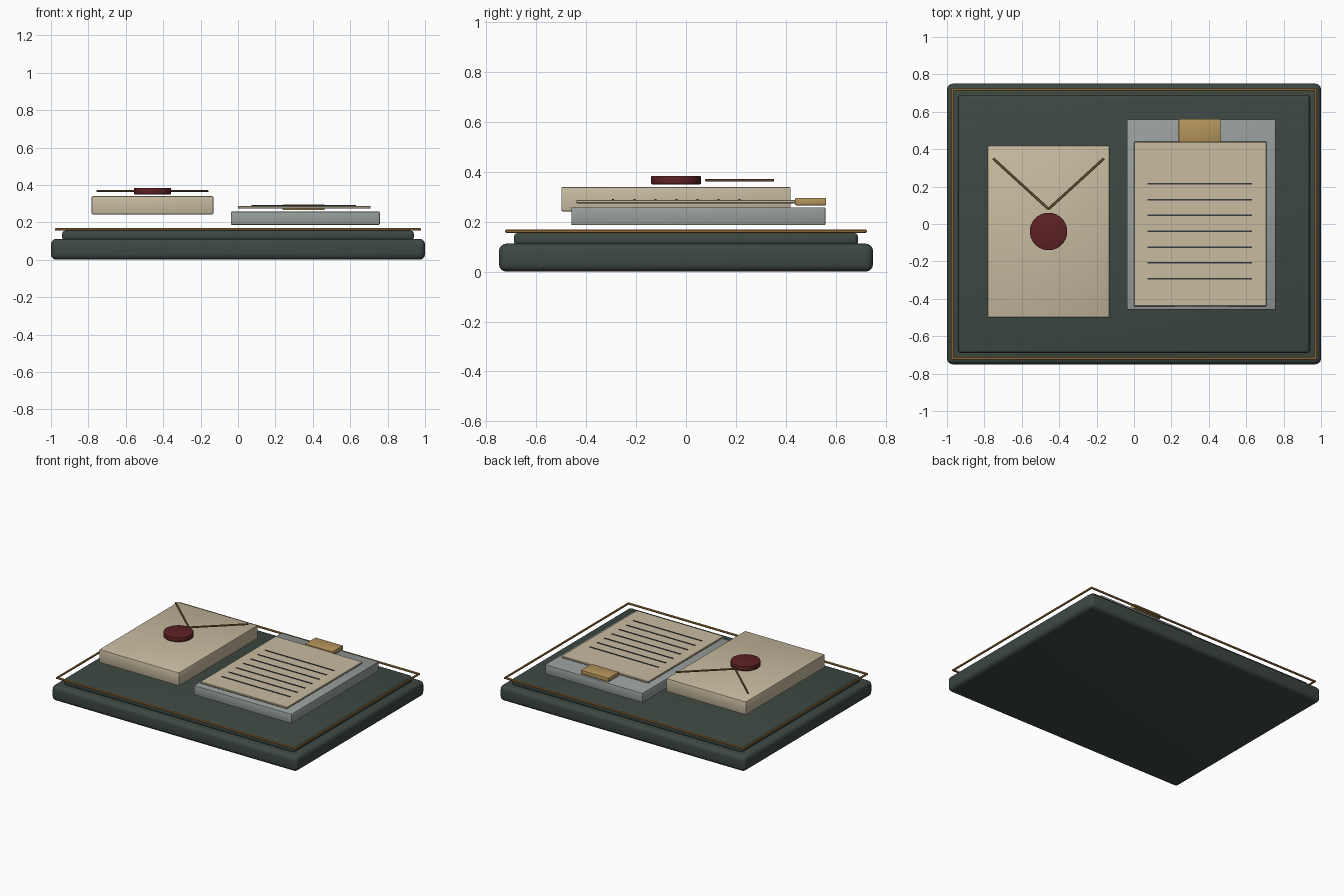
import bpy, bmesh, math
from mathutils import Matrix

if "Cube" in bpy.data.objects:
    bpy.data.objects.remove(bpy.data.objects["Cube"])


def srgb(r, g, b):
    return tuple(((c / 255 + 0.055) / 1.055) ** 2.4 for c in (r, g, b)) + (1.0,)


def material(name, *rgb):
    m = bpy.data.materials.new(name)
    m.diffuse_color = srgb(*rgb)
    m.use_nodes = True
    m.node_tree.nodes["Principled BSDF"].inputs["Base Color"].default_value = m.diffuse_color
    return m


GREEN = material("dark green", 61, 72, 66)
TRIM = material("copper gold", 176, 128, 68)
PAPER = material("parchment", 200, 187, 160)
GREY = material("cool grey", 151, 158, 156)
BRASS = material("brass", 182, 150, 92)
WAX = material("wax red", 94, 33, 36)
INK = material("ink", 52, 58, 60)
CREASE = material("crease brown", 122, 95, 55)


def finish(name, bm, mat, bevel, segments):
    if bevel:
        sharp = [e for e in bm.edges if e.calc_face_angle(0) > math.radians(40)]
        bmesh.ops.bevel(bm, geom=sharp, offset=bevel, segments=segments,
                        profile=0.5, affect='EDGES', clamp_overlap=True)
    me = bpy.data.meshes.new(name)
    bm.to_mesh(me)
    bm.free()
    me.materials.append(mat)
    ob = bpy.data.objects.new(name, me)
    bpy.context.collection.objects.link(ob)
    bpy.ops.object.select_all(action='DESELECT')
    ob.select_set(True)
    bpy.context.view_layer.objects.active = ob
    bpy.ops.object.shade_smooth_by_angle(angle=math.radians(35))
    return ob


def box(name, centre, size, mat, bevel=0.0, segments=2, turn=0.0):
    bm = bmesh.new()
    bmesh.ops.create_cube(bm, size=1, matrix=Matrix.Translation(centre)
                          @ Matrix.Rotation(turn, 4, 'Z')
                          @ Matrix.Diagonal((*size, 1)))
    return finish(name, bm, mat, bevel, segments)


# Tray base and raised pad
box("base", (0, 0, 0.056), (2, 1.5, 0.112), GREEN, 0.03, 4)
box("raised_pad", (0, 0, 0.13), (1.88, 1.38, 0.05), GREEN, 0.016, 3)

# Thin trim frame around the pad
for side, s in (("positive", 1), ("negative", -1)):
    box("trim_long_" + side, (0, s * 0.718, 0.162), (1.958, 0.013, 0.013), TRIM, 0.003, 1)
    box("trim_short_" + side, (s * 0.972, 0, 0.162), (0.013, 1.45, 0.013), TRIM, 0.003, 1)

# Envelope with its two flap creases
EX, EY = -0.457, -0.04
box("envelope", (EX, EY, 0.291), (0.65, 0.92, 0.098), PAPER, 0.006)
DX, DY = 0.296, 0.27
for side, s in (("right", 1), ("left", -1)):
    box("flap_crease_" + side, (EX + s * DX / 2, 0.08 + DY / 2, 0.367),
        (math.hypot(DX, DY), 0.012, 0.010), CREASE, 0.002, 1,
        s * math.atan2(DY, DX))

# Round wax seal
bm = bmesh.new()
bmesh.ops.create_cone(bm, cap_ends=True, segments=40, radius1=0.1, radius2=0.1,
                      depth=0.034, matrix=Matrix.Translation((EX, EY, 0.367)))
finish("wax_seal", bm, WAX, 0.004, 2)

# Clipboard, sheet and clip
box("clipboard", (0.36, 0.05, 0.222), (0.796, 1.02, 0.072), GREY, 0.006)
box("sheet", (0.354, 0, 0.281), (0.71, 0.88, 0.014), PAPER, 0.003, 1)
box("clip", (0.351, 0.5, 0.281), (0.225, 0.124, 0.03), BRASS, 0.004)

# Ruled lines on the sheet
for i in range(7):
    box(f"ruled_line_{i + 1}", (0.352, 0.215 - i * 0.0845, 0.288),
        (0.56, 0.008, 0.007), INK)
